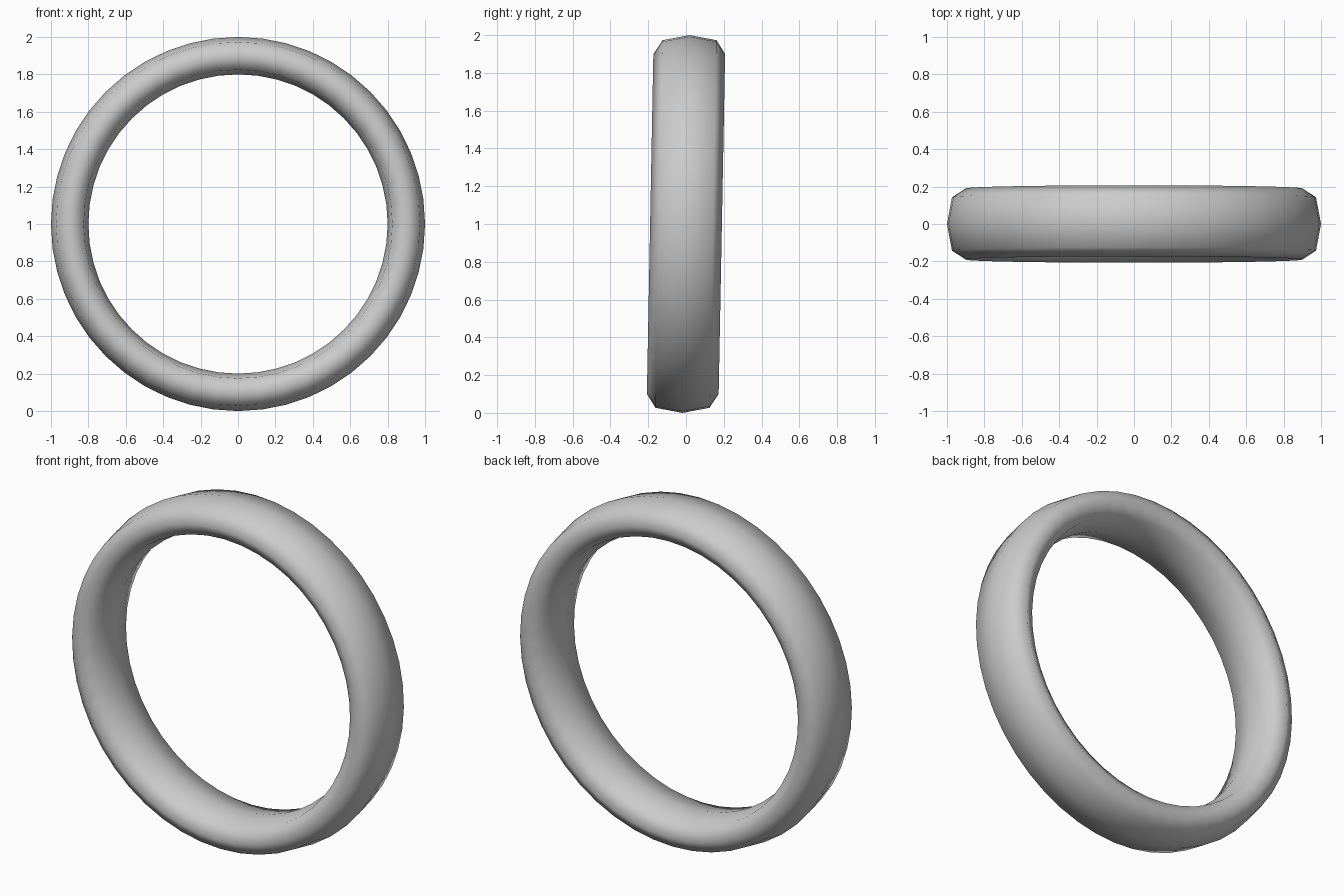
import bpy, math

if "Cube" in bpy.data.objects:
    bpy.data.objects.remove(bpy.data.objects["Cube"])

# Ring band: eight-sided rounded profile (radius, depth) swept round the y axis
profile = [(1.0, 0), (0.973, 0.143), (0.9, 0.19), (0.825, 0.143),
           (0.8, 0), (0.825, -0.143), (0.9, -0.19), (0.973, -0.143)]
steps, n = 48, len(profile)
lean = 0.019  # slight backward lean of the ring

verts, faces = [], []
for i in range(steps):
    a = 2 * math.pi * i / steps
    for r, y in profile:
        z = r * math.sin(a)
        verts.append((r * math.cos(a), y + lean * z, 1 + z))
    for j in range(n):
        k, m = (i + 1) % steps, (j + 1) % n
        faces.append((i * n + j, i * n + m, k * n + m, k * n + j))

mesh = bpy.data.meshes.new("ring_band")
mesh.from_pydata(verts, [], faces)
mesh.update()
ring = bpy.data.objects.new("ring_band", mesh)
bpy.context.collection.objects.link(ring)

# Outward normals and smooth shading
bpy.context.view_layer.objects.active = ring
ring.select_set(True)
bpy.ops.object.mode_set(mode='EDIT')
bpy.ops.mesh.select_all(action='SELECT')
bpy.ops.mesh.normals_make_consistent(inside=False)
bpy.ops.object.mode_set(mode='OBJECT')
bpy.ops.object.shade_smooth()
